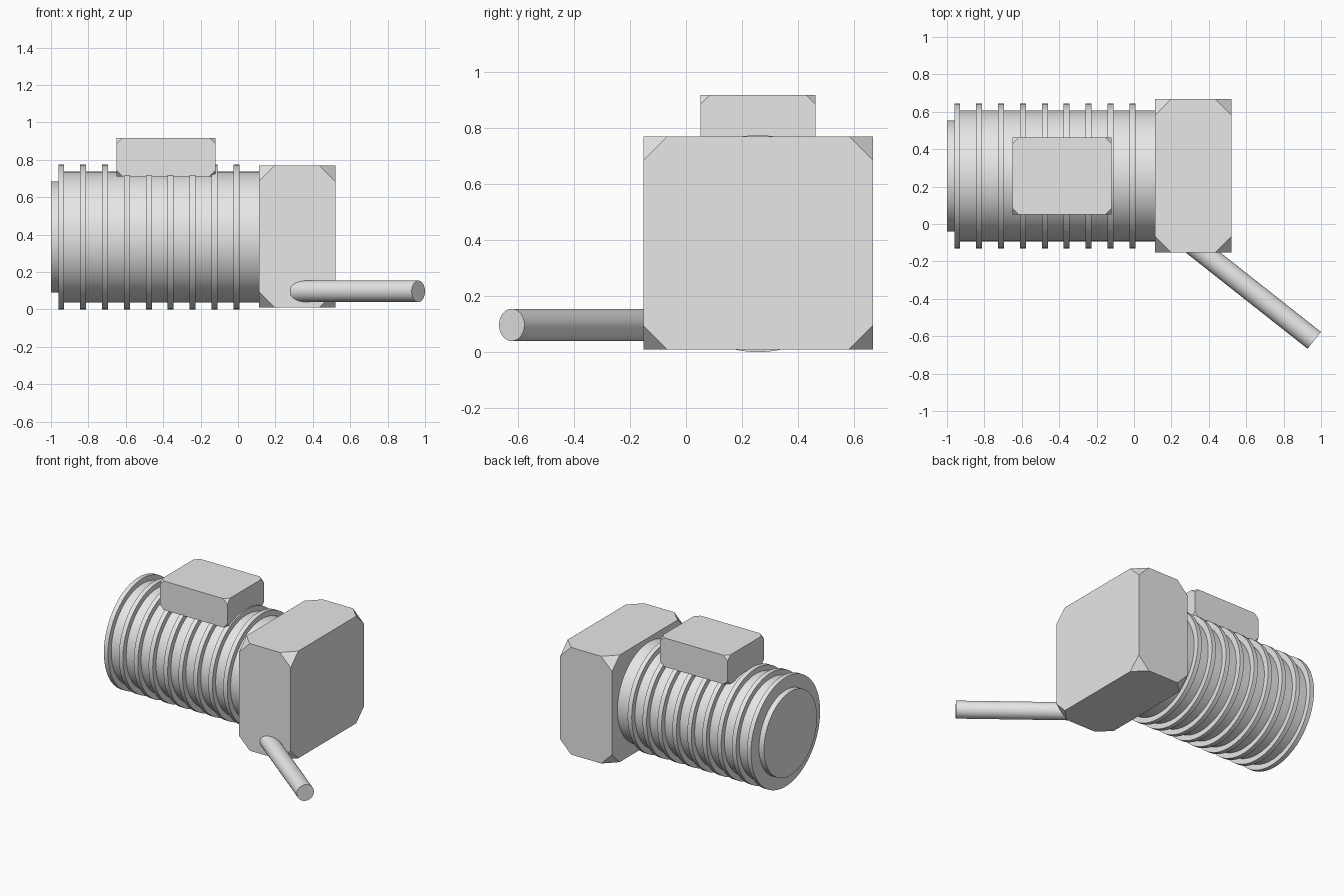
import bpy
from math import radians
from mathutils import Vector

cube = bpy.data.objects.get("Cube")
if cube:
    bpy.data.objects.remove(cube, do_unlink=True)

grey = bpy.data.materials.new("plain grey")
grey.use_nodes = True
colour = (0.8, 0.8, 0.8, 1)
grey.diffuse_color = colour
grey.node_tree.nodes["Principled BSDF"].inputs["Base Color"].default_value = colour

AXIS_Y, AXIS_Z = 0.257, 0.387


def rod(name, start, end, radius, sides=96):
    """Smooth cylinder between two points."""
    start, end = Vector(start), Vector(end)
    span = end - start
    bpy.ops.mesh.primitive_cylinder_add(
        vertices=sides, radius=radius, depth=span.length, location=(start + end) / 2,
        rotation=span.to_track_quat('Z', 'Y').to_euler())
    obj = bpy.context.object
    obj.name = name
    obj.data.materials.append(grey)
    bpy.ops.object.shade_smooth_by_angle(angle=radians(30))
    return obj


def motor_disc(name, x0, x1, radius):
    """Cylinder along the motor axis."""
    return rod(name, (x0, AXIS_Y, AXIS_Z), (x1, AXIS_Y, AXIS_Z), radius)


def clipped_box(name, low, high, cut):
    """Box with its eight corners cut off."""
    low, high = Vector(low), Vector(high)
    bpy.ops.mesh.primitive_cube_add(size=1, location=(low + high) / 2)
    obj = bpy.context.object
    obj.name = name
    obj.scale = high - low
    bpy.ops.object.transform_apply(location=False, rotation=False, scale=True)
    obj.data.materials.append(grey)
    bevel = obj.modifiers.new("corner cuts", 'BEVEL')
    bevel.affect = 'VERTICES'
    bevel.limit_method = 'NONE'
    bevel.width = cut
    bevel.segments = 1
    return obj


# Motor barrel and its end cap
motor_disc("motor_barrel", -0.945, 0.2, 0.35)
motor_disc("end_cap", -1.0, -0.94, 0.297)

# Cooling fins
for i in range(9):
    x = -0.945 + i * 0.117
    motor_disc(f"cooling_fin_{i + 1}", x - 0.016, x + 0.016, 0.387)

# Terminal box on top and gearbox at the end
clipped_box("terminal_box", (-0.65, 0.052, 0.712), (-0.12, 0.462, 0.917), 0.032)
clipped_box("gearbox", (0.113, -0.152, 0.01), (0.52, 0.667, 0.77), 0.085)

# Output shaft
rod("output_shaft", (0.315, -0.11, 0.097), (0.964, -0.622, 0.097), 0.0575, 48)
